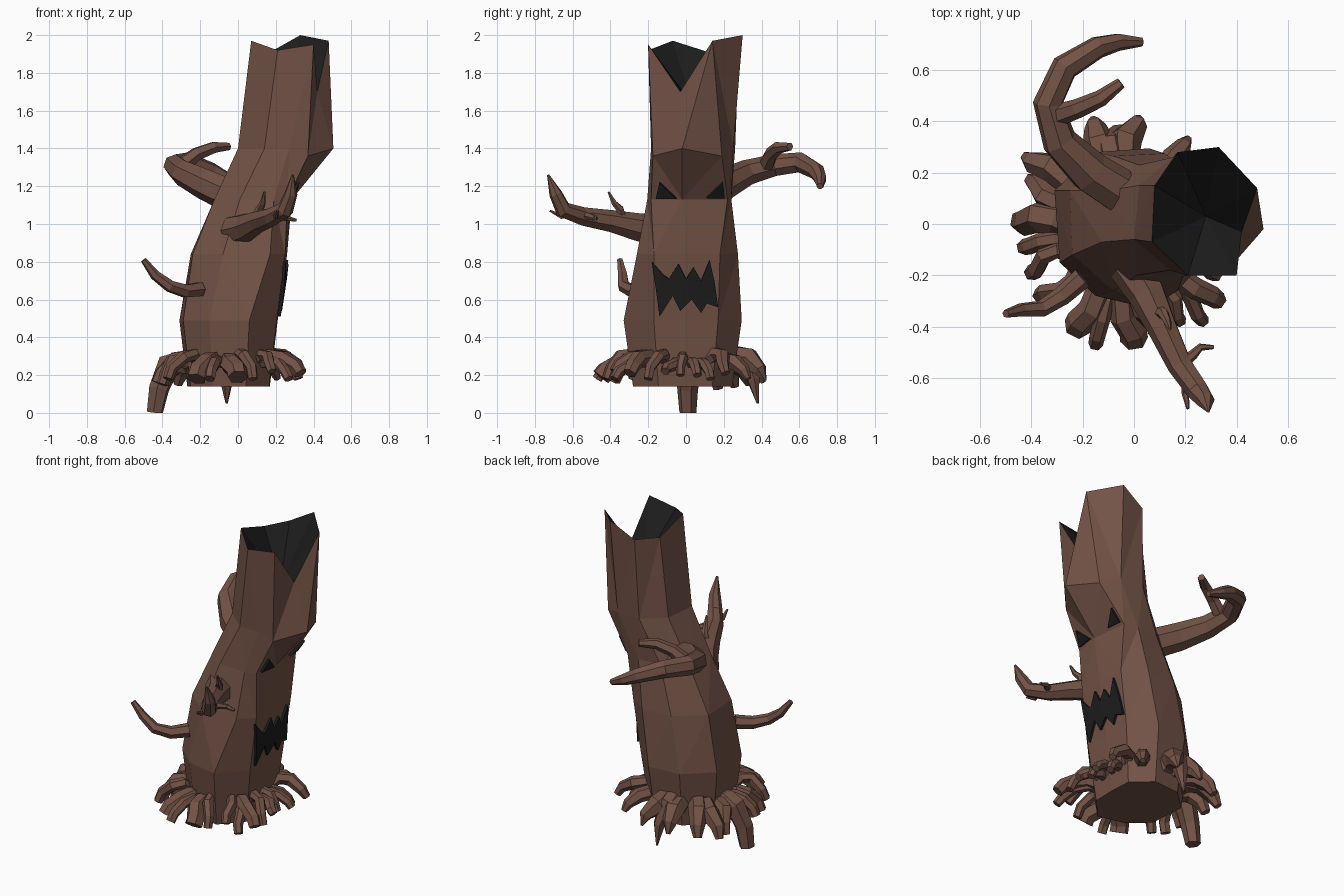
import bpy, bmesh, math, random
from mathutils import Vector
from mathutils.bvhtree import BVHTree

if "Cube" in bpy.data.objects:
    bpy.data.objects.remove(bpy.data.objects["Cube"])

random.seed(4)


def material(name, rgb):
    m = bpy.data.materials.new(name)
    m.diffuse_color = (*rgb, 1)
    m.use_nodes = True
    m.node_tree.nodes["Principled BSDF"].inputs["Base Color"].default_value = m.diffuse_color
    return m


BARK = material("bark", (0.17, 0.085, 0.062))
DARK = material("hollow_dark", (0.012, 0.012, 0.012))


def finish(bm, name, mat):
    bmesh.ops.recalc_face_normals(bm, faces=bm.faces)
    me = bpy.data.meshes.new(name)
    bm.to_mesh(me)
    bm.free()
    me.materials.append(mat)
    ob = bpy.data.objects.new(name, me)
    bpy.context.collection.objects.link(ob)
    return ob


def tube(name, pts, radii, sides=6):
    """Flat-sided tapering limb along a path, capped at both ends."""
    bm = bmesh.new()
    pts = [Vector(p) for p in pts]
    rings, side = [], None
    for i, p in enumerate(pts):
        t = (pts[min(i + 1, len(pts) - 1)] - pts[max(i - 1, 0)]).normalized()
        if side is None:
            side = t.cross(Vector((0, 0, 1)))
        side = (side - t * side.dot(t)).normalized()
        up = t.cross(side)
        ring = []
        for k in range(sides):
            a = 2 * math.pi * k / sides
            v = p + (side * math.cos(a) + up * math.sin(a)) * radii[i]
            v.z = max(v.z, 0)
            ring.append(bm.verts.new(v))
        rings.append(ring)
    for a, b in zip(rings, rings[1:]):
        for k in range(sides):
            j = (k + 1) % sides
            bm.faces.new((a[k], a[j], b[j], b[k]))
    bm.faces.new(rings[0][::-1])
    bm.faces.new(rings[-1])
    return finish(bm, name, BARK)


# Trunk cross-sections: nine columns, starting at the front corner, then the face
low = [(.06, -.33), (.205, -.17), (.21, 0), (.20, .17), (.06, .295),
       (-.15, .28), (-.31, .13), (-.29, -.15), (-.15, -.28)]
cheek = [(.17, -.26), (.25, -.17), (.26, 0), (.25, .18), (.12, .275),
         (-.08, .265), (-.25, .13), (-.24, -.12), (-.08, -.26)]
brow = [(.19, -.205), (.26, -.185), (.285, -.02), (.26, .22), (.17, .24),
        (.02, .23), (-.11, .13), (-.125, -.07), (.01, -.2)]
ridge = [(.27, -.185), (.37, -.175), (.505, -.02), (.42, .19), (.31, .25),
         (.15, .26), (.02, .15), (0, -.06), (.14, -.18)]
rim = [(.30, -.20, 1.935), (.40, -.20, 1.95), (.42, -.03, 1.70), (.48, .14, 1.97),
       (.33, .30, 2.0), (.17, .28, 1.91), (.08, .15, 1.90), (.07, -.07, 1.97), (.21, -.20, 1.92)]
foot = [(-.05 + (x + .05) * .84, (y + .02) * .84 - .02) for x, y in low]
levels = [[(x, y, z) for x, y in ring] for ring, z in
          ((foot, .14), (low, .49), (cheek, .84), (brow, 1.13), (ridge, 1.40))] + [rim]
bm = bmesh.new()
rows = [[bm.verts.new(p) for p in ring] for ring in levels]
for a, b in zip(rows, rows[1:]):
    for k in range(9):
        j = (k + 1) % 9
        if b is rows[-1] and k == 2:
            # long crease from the ridge peak to the right-hand spike
            bm.faces.new((a[k], a[j], b[j]))
            bm.faces.new((a[k], b[j], b[k]))
        else:
            bm.faces.new((a[k], a[j], b[j], b[k]))
for k in (1, 3):
    rows[4][k].co.z = 1.36
bm.faces.new(rows[0][::-1])
bmesh.ops.triangulate(bm, faces=[f for f in bm.faces if len(f.verts) == 4])
surface = BVHTree.FromBMesh(bm)
finish(bm, "trunk", BARK)

# Dark hollow inside the broken top
bm = bmesh.new()
edge = [bm.verts.new(p) for p in rim]
deep = bm.verts.new((.28, .03, 1.64))
for k in range(9):
    bm.faces.new((edge[k], edge[(k + 1) % 9], deep))
finish(bm, "hollow_top", DARK)


def face_patch(name, outline):
    """Dark cut-out shape laid on the face side of the trunk."""
    bm = bmesh.new()
    vs = []
    for y, z in outline:
        hit = surface.ray_cast(Vector((2, y, z)), Vector((-1, 0, 0)))[0]
        vs.append(bm.verts.new((hit.x + .01, y, z)))
    f = bm.faces.new(vs)
    bmesh.ops.triangulate(bm, faces=[f])
    ob = finish(bm, name, DARK)
    s = ob.modifiers.new("thickness", 'SOLIDIFY')
    s.thickness, s.offset = .015, 0


face_patch("mouth", [(-.14, .51), (-.07, .62), (-.03, .54), (.03, .60), (.08, .53),
                     (.11, .58), (.17, .56), (.15, .70), (.125, .81), (.08, .70), (.04, .77),
                     (0, .71), (-.04, .79), (-.09, .71), (-.12, .73), (-.18, .80), (-.16, .66)])
face_patch("eye_front", [(-.16, 1.135), (-.05, 1.135), (-.14, 1.22)])
face_patch("eye_back", [(.11, 1.14), (.205, 1.14), (.195, 1.22)])

# Branches and their twigs
tube("front_branch", [(-.02, -.16, .965), (.05, -.27, .985), (.11, -.40, 1.015), (.18, -.55, 1.04),
                      (.25, -.65, 1.075), (.28, -.69, 1.16), (.29, -.73, 1.26)],
     [.085, .075, .06, .05, .045, .035, .006], 7)
tube("front_twig_up", [(.09, -.34, 1.02), (.115, -.35, 1.08), (.13, -.38, 1.11), (.14, -.41, 1.17)],
     [.028, .022, .016, .006])
tube("front_twig_side", [(.18, -.55, 1.05), (.23, -.51, 1.04), (.26, -.48, 1.03), (.31, -.48, 1.02)],
     [.025, .02, .015, .008])
tube("front_twig_low", [(.21, -.60, 1.06), (.20, -.66, 1.04), (.21, -.72, 1.07)], [.022, .015, .006])
tube("back_branch", [(-.06, .13, 1.16), (-.17, .20, 1.21), (-.29, .32, 1.27), (-.335, .47, 1.31),
                     (-.27, .61, 1.325), (-.14, .69, 1.28), (-.06, .71, 1.24), (.03, .71, 1.20)],
     [.09, .085, .07, .06, .055, .045, .035, .018], 7)
tube("back_twig", [(-.31, .42, 1.30), (-.22, .45, 1.37), (-.13, .49, 1.405), (-.05, .55, 1.41)],
     [.045, .038, .033, .022])
tube("left_branch", [(-.20, -.21, .655), (-.28, -.28, .645), (-.36, -.33, .67), (-.44, -.335, .73),
                     (-.50, -.35, .81)], [.042, .038, .033, .027, .016])

# Roots around the foot: tip x, y, z, thickness, tip taper
roots = [(-.44, .01, 0, .065, .7), (-.43, -.09, .16, .035, .9), (-.40, -.19, .15, .035, .9),
         (-.37, -.28, .18, .035, .8), (-.22, -.40, .18, .055, 1), (-.15, -.47, .18, .032, .9),
         (0, -.45, .19, .055, 1), (.08, -.42, .18, .032, .8), (.18, -.38, .22, .032, .8),
         (.27, -.38, .18, .032, .8), (.33, -.30, .21, .045, .8), (.32, -.20, .18, .032, .8),
         (.33, -.11, .22, .032, .8), (.30, -.03, .20, .028, .8), (.34, .06, .20, .03, .8),
         (.29, .13, .18, .03, .8), (.34, .21, .21, .04, .6), (.21, .33, .18, .045, .4),
         (.02, .42, .17, .065, .1), (-.06, .38, .05, .06, .1), (-.16, .41, .16, .065, .2),
         (-.32, .34, .15, .06, .4), (-.42, .26, .14, .06, .4), (-.40, .17, .13, .05, .6)]
for i, (x, y, z, r, taper) in enumerate(roots):
    tip = Vector((x, y, z))
    out = Vector((x + .05, y + .02, 0)).normalized()
    start = Vector((-.05, -.02, .26)) + out * .21
    sway = Vector((-out.y, out.x, 0)) * random.uniform(-.045, .045)
    top = random.uniform(.28, .34)
    knee = start.lerp(tip, .3) + sway
    knee.z = top - .02
    hip = start.lerp(tip, .6) + sway
    hip.z = top - .03
    bend = start.lerp(tip, .88)
    bend.z = hip.z * .5 + z * .5
    tube(f"root_{i + 1:02d}", [start, knee, hip, bend, tip],
         [r * .9, r, r, r * (.55 + taper * .45), r * taper])
